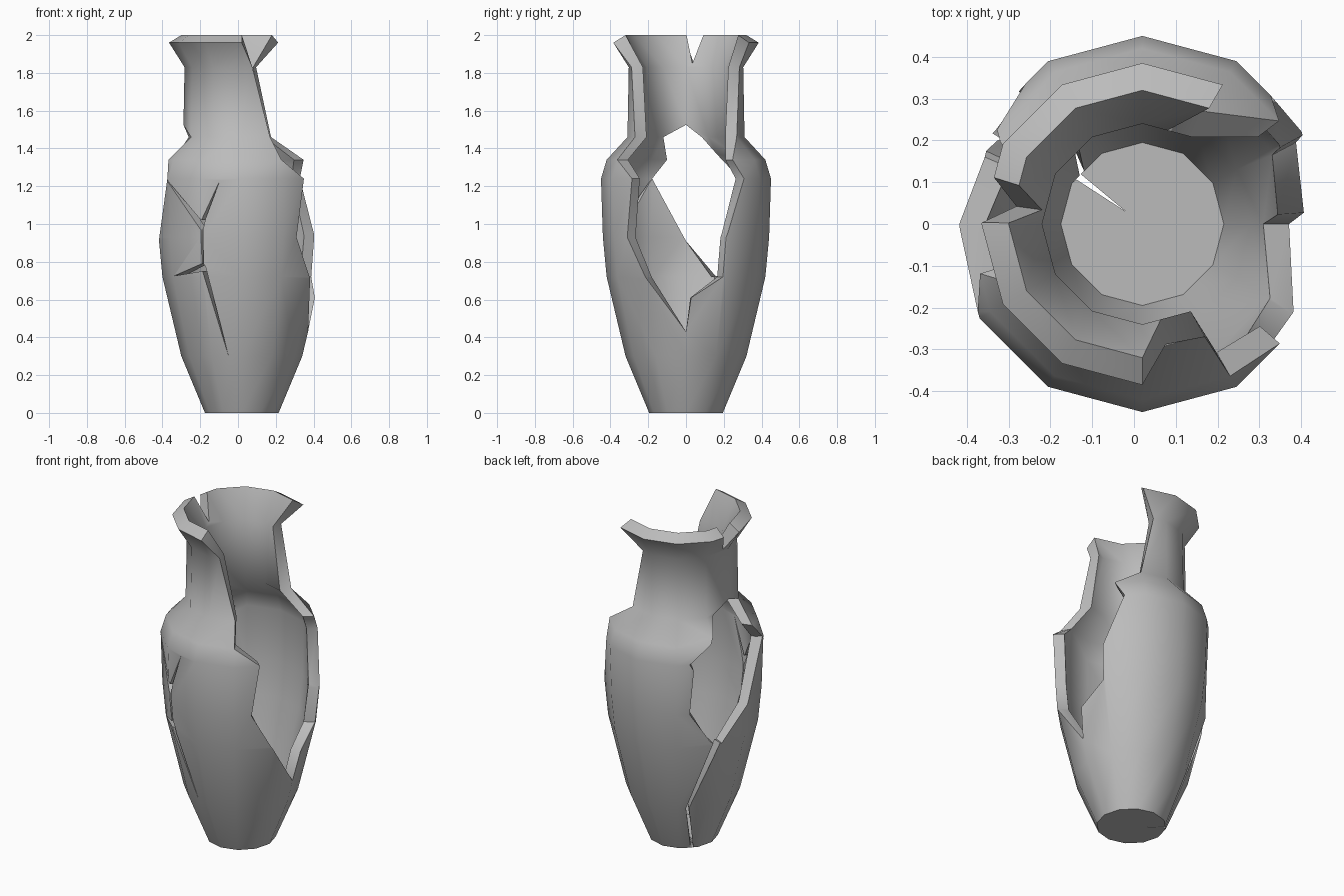
import bpy, bmesh
from math import radians, sin, cos

if "Cube" in bpy.data.objects:
    bpy.data.objects.remove(bpy.data.objects["Cube"])

AXIS_X = 0.02
START, STEP, SIDES = 90, 30, 12
DEPTH = 0.2

clay = bpy.data.materials.new("grey clay")
clay.use_nodes = True
grey = (0.5, 0.5, 0.5, 1)
clay.diffuse_color = grey
clay.node_tree.nodes["Principled BSDF"].inputs["Base Color"].default_value = grey

# Wall profile: height, outer radius, inner radius
PROFILE = [(0, .195, .195), (.3, .32, .26), (.72, .42, .355), (.93, .44, .378),
           (1.24, .45, .385), (1.34, .42, .355), (1.46, .31, .24),
           (1.83, .303, .24), (2, .385, .32)]

# Broken areas as (angle, height) outlines on the unrolled wall
BREAKS = {
    "side_opening": [(270, 2.1), (270, 2), (281, 1.83), (299, 1.46), (300, 1.34),
                     (319, 1.24), (313, .93), (329, .72), (360, .43), (364, .61),
                     (388, .72), (389, .93), (405, 1.24), (397, 1.34), (420, 1.46),
                     (435, 1.83), (420, 2), (420, 2.1)],
    "small_hole": [(180, 1.525), (210, 1.46), (197, 1.34), (208, 1.24), (180, .91),
                   (157, .72), (147, .74), (130, .93), (133, 1.2), (130, 1.24),
                   (147, 1.34), (159, 1.46)],
    "rim_notch": [(180, 2.01), (172, 1.85), (162, 2.01)],
    "back_crack": [(150, .76), (157, .76), (131, .3), (146, -.1), (141, -.1), (128, .3)],
    "front_crack": [(207, 1.245), (241, 1.02), (254.5, 1.23), (244, 1.03), (242, .97),
                    (241.5, .79), (243, .77), (257, .3), (240.5, .75), (211, .725),
                    (240.5, .79), (240.5, .97)],
}


def make_object(name, bm):
    bmesh.ops.recalc_face_normals(bm, faces=bm.faces[:])
    mesh = bpy.data.meshes.new(name)
    bm.to_mesh(mesh)
    bm.free()
    obj = bpy.data.objects.new(name, mesh)
    bpy.context.collection.objects.link(obj)
    return obj


def thicken(bm, faces, offset):
    ext = bmesh.ops.extrude_face_region(bm, geom=faces, use_keep_orig=True)
    moved = [v for v in ext["geom"] if isinstance(v, bmesh.types.BMVert)]
    bmesh.ops.translate(bm, verts=moved, vec=offset)


def blend(z, column):
    for a, b in zip(PROFILE, PROFILE[1:]):
        if z <= b[0] + 1e-6:
            return a[column] + (b[column] - a[column]) * (z - a[0]) / (b[0] - a[0])
    return PROFILE[-1][column]


def roll(co):
    """Wrap a point of the flat slab round the twelve-sided vase."""
    angle, t, z = co.x * 100, co.y / DEPTH, co.z
    radius = blend(z, 1) * (1 - t) + blend(z, 2) * t
    radius *= cos(radians(15)) / cos(radians(angle % STEP - 15))
    # the lip slopes outward and the inside floor is raised
    z += -.04 * (1 - t) * max(0, (z - 1.83) / .17) + .03 * t * max(0, 1 - z / .3)
    return (AXIS_X + radius * cos(radians(angle)), radius * sin(radians(angle)), z)


# Flat slab: the unrolled wall
bm = bmesh.new()
grid = [[bm.verts.new(((START + STEP * i) / 100, 0, row[0])) for i in range(SIDES + 1)]
        for row in PROFILE]
for low, high in zip(grid, grid[1:]):
    for i in range(SIDES):
        bm.faces.new((low[i], low[i + 1], high[i + 1], high[i]))
thicken(bm, bm.faces[:], (0, DEPTH, 0))
slab = make_object("flat_wall", bm)

# Cut the breaks out of the slab
cutters = []
for name, outline in BREAKS.items():
    bm = bmesh.new()
    face = bm.faces.new([bm.verts.new((a / 100, -.1, z)) for a, z in outline])
    thicken(bm, [face], (0, DEPTH + .2, 0))
    cutter = make_object(name + "_cutter", bm)
    cutter.hide_render = True
    cutters.append(cutter)
    mod = slab.modifiers.new(name, "BOOLEAN")
    mod.operation, mod.solver, mod.object = "DIFFERENCE", "EXACT", cutter
bpy.context.view_layer.update()
cut_mesh = bpy.data.meshes.new_from_object(
    slab.evaluated_get(bpy.context.evaluated_depsgraph_get()))

# Roll the slab into the vase wall and join the seam
bm = bmesh.new()
bm.from_mesh(cut_mesh)
ends = (START / 100, START / 100 + STEP * SIDES / 100)


def hidden(face):
    sides = any(all(abs(v.co.x - e) < 1e-4 for v in face.verts) for e in ends)
    return sides or all(abs(v.co.z) < 1e-4 for v in face.verts)


bmesh.ops.delete(bm, geom=[f for f in bm.faces if hidden(f)], context="FACES")
for v in bm.verts:
    v.co = roll(v.co)
bmesh.ops.remove_doubles(bm, verts=bm.verts[:], dist=1e-4)
wall = make_object("vase_wall", bm)
for helper in cutters + [slab]:
    bpy.data.objects.remove(helper)

# Floor disc with the end of the back crack
bm = bmesh.new()
ring = [(a, .195) for a in range(150, 150 + 360, STEP)]
ring += [(141, .19), (143, .05), (146, .19)]
ring = ring[-1:] + ring[:-1]
face = bm.faces.new([bm.verts.new((AXIS_X + r * cos(radians(a)), r * sin(radians(a)), 0))
                     for a, r in ring])
thicken(bm, [face], (0, 0, .03))
floor = make_object("vase_floor", bm)

# Shading
for obj in (wall, floor):
    obj.data.materials.clear()
    obj.data.materials.append(clay)
    bpy.ops.object.select_all(action="DESELECT")
    obj.select_set(True)
    bpy.context.view_layer.objects.active = obj
    bpy.ops.object.shade_smooth_by_angle(angle=radians(50))
